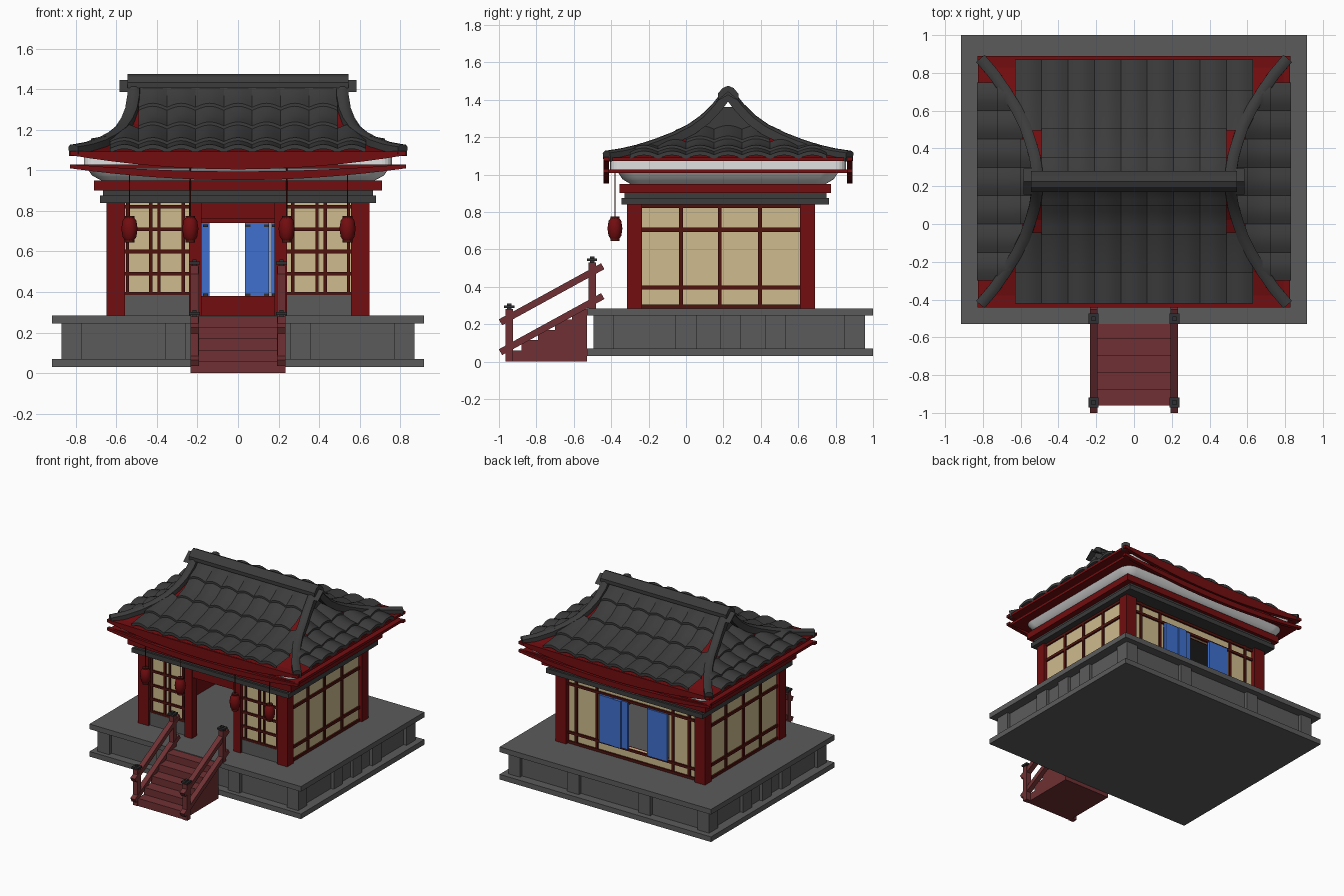
import bpy, bmesh, math
from mathutils import Vector

if "Cube" in bpy.data.objects:
    bpy.data.objects.remove(bpy.data.objects["Cube"])

def mat(name, r, g, b):
    m = bpy.data.materials.new(name)
    m.diffuse_color = (r, g, b, 1)
    m.use_nodes = True
    m.node_tree.nodes["Principled BSDF"].inputs["Base Color"].default_value = m.diffuse_color
    return m

STONE = mat("stone grey", .105, .105, .105)
TILE = mat("roof tile grey", .045, .045, .045)
RED = mat("lacquer red", .17, .004, .005)
STAIR = mat("stair red", .16, .03, .033)
CREAM = mat("paper cream", .62, .50, .27)
LATTICE = mat("lattice brown", .075, .006, .004)
BLUE = mat("shutter blue", .05, .16, .62)
WHITE = mat("plaster white", .75, .75, .75)
DARK = mat("dark metal", .03, .03, .032)
RY = .225  # ridge position in y

def finish(name, m, bm, smooth=False):
    bmesh.ops.recalc_face_normals(bm, faces=bm.faces)
    me = bpy.data.meshes.new(name)
    bm.to_mesh(me)
    bm.free()
    me.materials.append(m)
    o = bpy.data.objects.new(name, me)
    bpy.context.collection.objects.link(o)
    if smooth:
        bpy.context.view_layer.objects.active = o
        o.select_set(True)
        bpy.ops.object.shade_smooth_by_angle(angle=math.radians(35))
        o.select_set(False)
    return o

def loft(bm, rings):
    """Closed solid through rings of equal point count."""
    vs = [[bm.verts.new(p) for p in r] for r in rings]
    n = len(vs[0])
    for a, b in zip(vs, vs[1:]):
        for i in range(n):
            bm.faces.new((a[i], a[(i + 1) % n], b[(i + 1) % n], b[i]))
    bm.faces.new(vs[0])
    bm.faces.new(vs[-1])

def boxes(name, m, items):
    """Each item is x0,x1,y0,y1,z0,z1."""
    bm = bmesh.new()
    for x0, x1, y0, y1, z0, z1 in items:
        loft(bm, [[(x0, y0, z), (x1, y0, z), (x1, y1, z), (x0, y1, z)] for z in (z0, z1)])
    return finish(name, m, bm)

def prism(name, m, yz, spans):
    bm = bmesh.new()
    for a, b in spans:
        loft(bm, [[(x, y, z) for y, z in yz] for x in (a, b)])
    return finish(name, m, bm)

def mx(items):
    return items + [(-b, -a, *r) for a, b, *r in items]

def interp(t, pts):
    for (a, u), (b, v) in zip(pts, pts[1:]):
        if t <= b:
            return u + (v - u) * max(0, t - a) / (b - a)
    return pts[-1][1]

# Stone platform with slabs and posts
boxes("platform_slabs", STONE, [(-.917, .917, -.53, 1, .03, .07), (-.917, .917, -.53, 1, .245, .285)])
boxes("platform_core", STONE, [(-.845, .845, -.465, .93, .07, .245)])
posts = []
for x in (-.82, -.31, .31, .82):
    posts += [(x - .05, x + .05, -.495, -.44, .07, .245), (x - .05, x + .05, .9, .957, .07, .245)]
for y in (-.44, .0, .24, .48, .90):
    posts += mx([(.82, .87, y - .055, y + .055, .07, .245)])
boxes("platform_posts", STONE, posts)

# Stairs
prof = [(-.96, 0)]
ys = [-.96, -.88, -.79, -.70, -.61, -.53]
for i in range(5):
    h = .06 + i * .055
    prof += [(ys[i], h), (ys[i + 1], h)]
prism("stairs", STAIR, prof + [(-.53, 0)], [(-.2, .2)])
for nm, za, zb in (("stringer", .04, .35), ("handrail", .20, .51)):
    d = Vector((.55, zb - za)).normalized()
    n = Vector((-d.y, d.x)) * .018
    a, b = Vector((-.992, za + .01)), Vector((-.445, zb))
    prism(nm, STAIR, [a - n, b - n, b + n, a + n], [(.193, .233), (-.233, -.193)])
boxes("stair_posts", STAIR, mx([(.195, .235, -.965, -.925, .0, .28), (.195, .235, -.522, -.482, .285, .53)]))
caps = []
for y, z in ((-.945, .275), (-.502, .525)):
    caps += [(.205, .225, y - .012, y + .012, z, z + .036), (.188, .242, y - .027, y + .027, z + .012, z + .026)]
boxes("stair_post_caps", DARK, mx(caps))

# Corner columns, door frame and red lining
boxes("columns", RED, mx([(.557, .648, -.315, -.235, .285, .84), (.557, .648, .61, .69, .285, .84),
                          (.18, .242, -.315, -.25, .285, .84)]))
boxes("door_lintel", RED, [(-.18, .18, -.305, -.26, .76, .84)])
boxes("inner_lining", RED, [(-.557, .557, .625, .635, .285, .38), (-.557, .557, .625, .635, .74, .84),
      (-.557, -.31, .625, .635, .38, .74), (.27, .557, .625, .635, .38, .74)]
      + mx([(.57, .58, -.25, .63, .285, .84), (.24, .557, -.265, -.26, .285, .84)]))

# Paper walls
boxes("paper_walls", CREAM, mx([(.58, .62, -.24, .61, .285, .84), (.242, .557, -.285, -.265, .385, .84)])
      + [(-.557, -.31, .635, .655, .285, .84), (.27, .557, .635, .655, .285, .84),
         (-.31, .27, .635, .655, .285, .38), (-.31, .27, .635, .655, .74, .84)])
boxes("front_wall_base", STONE, mx([(.242, .557, -.297, -.265, .285, .385)]))

# Lattice bars on front, sides and back
bars = []
for x in (.27, .39, .43, .545):
    bars += mx([(x - .008, x + .008, -.295, -.28, .385, .84)])
for z in (.392, .49, .6, .71, .82):
    bars += mx([(.242, .557, -.295, -.28, z - .009, z + .009)])
for y in (-.027, .18, .396):
    bars += mx([(.615, .632, y - .01, y + .01, .285, .84)])
for z in (.295, .395, .705, .832):
    bars += mx([(.615, .632, -.24, .61, z - .011, z + .011)])
for x in (-.49, -.35, .31, .49):
    bars.append((x - .01, x + .01, .65, .665, .285, .84))
for z in (.295, .37, .75, .825):
    bars.append((-.557, .557, .65, .667, z - .01, z + .01))
boxes("lattice", LATTICE, bars)

# Back window shutters
boxes("shutters", BLUE, [(.16, .275, .665, .685, .375, .745), (.035, .15, .655, .675, .375, .745),
                         (.085, .155, .675, .69, .375, .745), (-.31, -.14, .66, .68, .375, .745)])
hinges = []
for x in (.05, .14, .18, .26, -.16, -.29):
    for z in (.385, .725):
        hinges.append((x - .012, x + .012, .651, .656, z - .004, z + .008))
boxes("shutter_fittings", DARK, hinges)

# Beams
boxes("grey_beam", TILE, [(-.68, .68, -.345, .765, .84, .875), (-.665, .665, -.33, .75, .875, .905)])
boxes("red_beam", RED, [(-.71, .71, -.355, .775, .9, .95)])

# White cove with rounded corners, and white eave filling
def rounded(hx, y0, y1, z, r):
    out = []
    for cx, cy, a0 in ((hx - r, y1 - r, 0), (r - hx, y1 - r, 90), (r - hx, y0 + r, 180), (hx - r, y0 + r, 270)):
        for k in range(6):
            a = math.radians(a0 + k * 18)
            out.append((cx + r * math.cos(a), cy + r * math.sin(a), z))
    return out
bm = bmesh.new()
loft(bm, [rounded(.665, -.29, .74, .945, .06), rounded(.72, -.34, .79, .975, .08), rounded(.75, -.37, .82, 1.02, .09)])
finish("white_cove", WHITE, bm, True)
bm = bmesh.new()
loft(bm, [rounded(.76, -.405, .855, z, .05) for z in (1.01, 1.08)])
finish("white_eave_filling", WHITE, bm)

# Red eaves: two flat soffits plus sagging boards at front and back
boxes("eave_soffits", RED, [(-.81, .81, -.425, .875, 1.008, 1.028), (-.825, .825, -.435, .885, 1.072, 1.092)])
bm = bmesh.new()
for y0, y1 in ((-.442, -.412), (.862, .89)):
    for te, tc, be, bc, w in ((1.095, 1.09, 1.075, 1.005, .828), (1.03, .995, 1.01, .952, .828)):
        rings = []
        for i in range(17):
            u = i / 8 - 1
            t, b = tc + (te - tc) * u * u, bc + (be - bc) * u * u
            rings.append([(u * w, y, z) for y, z in ((y0, b), (y1, b), (y1, t), (y0, t))])
        loft(bm, rings)
finish("eave_boards", RED, bm)

# Roof slopes: arched tile columns in overlapping courses over a red base
MAIN = [(0, 1.42), (.06, 1.345), (.2, 1.235), (.33, 1.175), (.465, 1.125), (.655, 1.085)]
SIDE = [(.46, 1.24), (.56, 1.185), (.66, 1.135), (.83, 1.085)]
HIP_MAIN = [(0, .49), (.1, .5), (.275, .555), (.475, .66), (.655, .81)]
HIP_SIDE = [(.46, .14), (.555, .27), (.66, .475), (.82, .66)]

def slope(bm, profile, hip, courses, edges, side, sgn, arch, lift, drop):
    ns = 6 if arch else 1
    for da, db in courses:
        for sa, sb in zip(edges, edges[1:]):
            if abs(sa + sb) / 2 > interp((da + db) / 2, hip) - (.02 if arch else 0):
                continue
            rows = []
            for k in range(6):
                t = min(k / 4, 1)
                d = da + (db - da) * t
                lim = interp(d, hip)
                row = []
                for j in range(ns + 1):
                    u = j / ns
                    s = max(-lim, min(lim, sa + (sb - sa) * u))
                    z = interp(d, profile) + arch * math.sin(math.pi * u) + lift * t + drop
                    if k == 5:
                        z -= lift + .006
                    p = (sgn * d, RY + s, z) if side else (s, RY + sgn * d, z)
                    row.append(bm.verts.new(p))
                rows.append(row)
            for a, b in zip(rows, rows[1:]):
                for j in range(ns):
                    bm.faces.new((a[j], a[j + 1], b[j + 1], b[j]))

tiles, base = bmesh.new(), bmesh.new()
main_c = [(0, .13), (.12, .28), (.27, .485), (.475, .645)]
side_c = [(.46, .6), (.59, .725), (.715, .83)]
for sg in (1, -1):
    slope(tiles, MAIN, HIP_MAIN, main_c, [-.63 + .14 * i for i in range(10)], False, sg, .02, .016, .005)
    slope(tiles, SIDE, HIP_SIDE, side_c, [-.525 + .15 * i for i in range(8)], True, sg, .02, .016, .005)
    slope(base, MAIN, HIP_MAIN, [(a[0], a[1]) for a in zip((0, .13, .28, .48), (.13, .28, .48, .655))],
          [-.9, .9], False, sg, 0, 0, -.004)
    slope(base, SIDE, HIP_SIDE, [(.46, .66), (.66, .82)], [-.9, .9], True, sg, 0, 0, -.004)
finish("roof_tiles", TILE, tiles, True)
finish("roof_base", RED, base)

# Gable panels, open at the very top
ds = [.04, .1, .2, .33, .42]
gable = [(RY - d, interp(d, MAIN) - .01) for d in reversed(ds)] + [(RY + d, interp(d, MAIN) - .01) for d in ds]
prism("gable_panels", TILE, gable, [(.44, .465), (-.465, -.44)])

# Main ridge with end ornaments
prism("main_ridge", TILE, [(RY - .055, 1.405), (RY - .055, 1.432), (RY - .03, 1.462), (RY, 1.475),
                           (RY + .03, 1.462), (RY + .055, 1.432), (RY + .055, 1.405)], [(-.545, .545)])
prism("ridge_ends", TILE, [(RY - .07, 1.385), (RY, 1.445), (RY + .07, 1.385), (RY, 1.425)],
      [(.5, .585), (-.585, -.5)])

# Curved hip ridges
path = [(.515, .01, 1.435), (.515, .065, 1.365), (.525, .13, 1.30), (.545, .2, 1.25), (.575, .29, 1.205),
        (.62, .38, 1.17), (.675, .47, 1.14), (.74, .565, 1.118), (.812, .65, 1.105)]
bm = bmesh.new()
for sx in (1, -1):
    for sy in (1, -1):
        P = [Vector((sx * x, RY + sy * y, z)) for x, y, z in path]
        rings = []
        for i, p in enumerate(P):
            t = P[min(i + 1, 8)] - P[max(i - 1, 0)]
            w = Vector((t.y, -t.x, 0)).normalized() * .03
            n = w.cross(t).normalized()
            n *= .022 if n.z > 0 else -.022
            rings.append([p - w - n * 1.6, p + w - n * 1.6, p + w + n * .5, p + w * .4 + n, p - w * .4 + n, p - w + n * .5])
        loft(bm, rings)
finish("hip_ridges", TILE, bm, True)

# Hanging lanterns
body, trim = bmesh.new(), bmesh.new()
def ring(x, r, z, n=12):
    return [(x + r * math.cos(k * math.tau / n), -.38 + r * math.sin(k * math.tau / n), z) for k in range(n)]
for x in (-.535, -.235, .24, .54):
    loft(body, [ring(x, r, z) for r, z in ((.022, .655), (.034, .672), (.04, .712), (.034, .752), (.022, .768))])
    for r, a, b in ((.024, .645, .657), (.024, .766, .776), (.003, .776, 1.02)):
        loft(trim, [ring(x, r, a), ring(x, r, b)])
finish("lanterns", RED, body, True)
finish("lantern_trim", LATTICE, trim)
